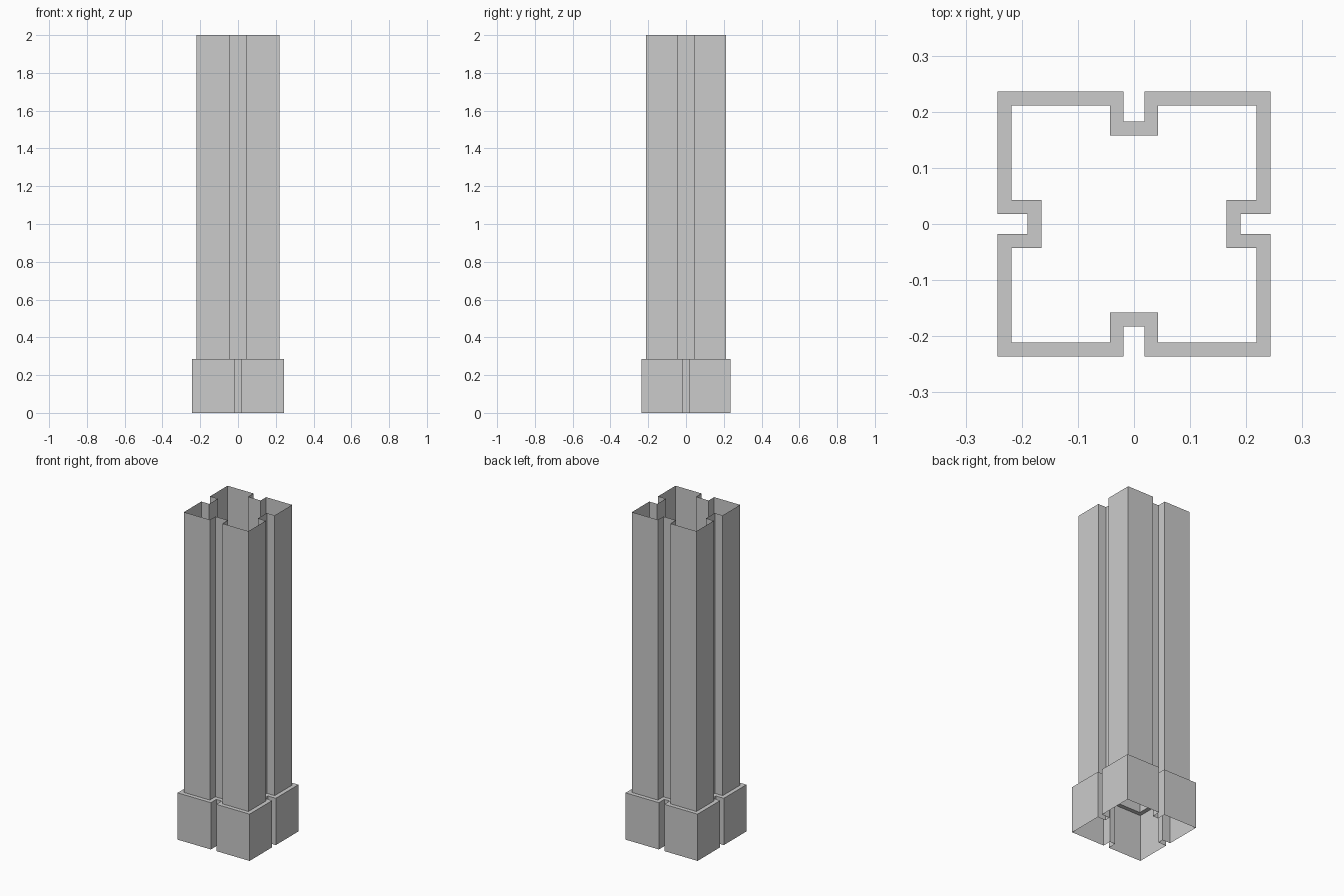
import bpy, bmesh

if "Cube" in bpy.data.objects:
    bpy.data.objects.remove(bpy.data.objects["Cube"])


def notched_outline(hx, hy, slot_x, slot_y, wx, wy):
    """Rectangle with a square notch in the middle of each side, anticlockwise."""
    q = [(hx, wy), (hx, hy), (wx, hy), (wx, slot_y)]   # corner quadrant
    q = [(slot_x, wy)] + q
    mx = [(-x, y) for x, y in reversed(q)]
    low = [(-x, -y) for x, y in q + mx]
    return q + mx + low


# Skirt profile and the slimmer shaft profile inside it
skirt = notched_outline(0.2435, 0.236, 0.190, 0.183, 0.0185, 0.0175)
shaft = notched_outline(0.2185, 0.211, 0.165, 0.158, 0.0425, 0.0425)
LEDGE, TOP = 0.286, 2.0

# Open shell: skirt wall, flat ledge, shaft wall
bm = bmesh.new()
rings = [[bm.verts.new((x, y, z)) for x, y in outline]
         for outline, z in ((skirt, 0), (skirt, LEDGE), (shaft, LEDGE), (shaft, TOP))]
for lower, upper in zip(rings, rings[1:]):
    for i in range(len(lower)):
        j = (i + 1) % len(lower)
        bm.faces.new((lower[i], lower[j], upper[j], upper[i]))

mesh = bpy.data.meshes.new("grooved_pillar")
bm.to_mesh(mesh)
bm.free()
pillar = bpy.data.objects.new("grooved_pillar", mesh)
bpy.context.collection.objects.link(pillar)
